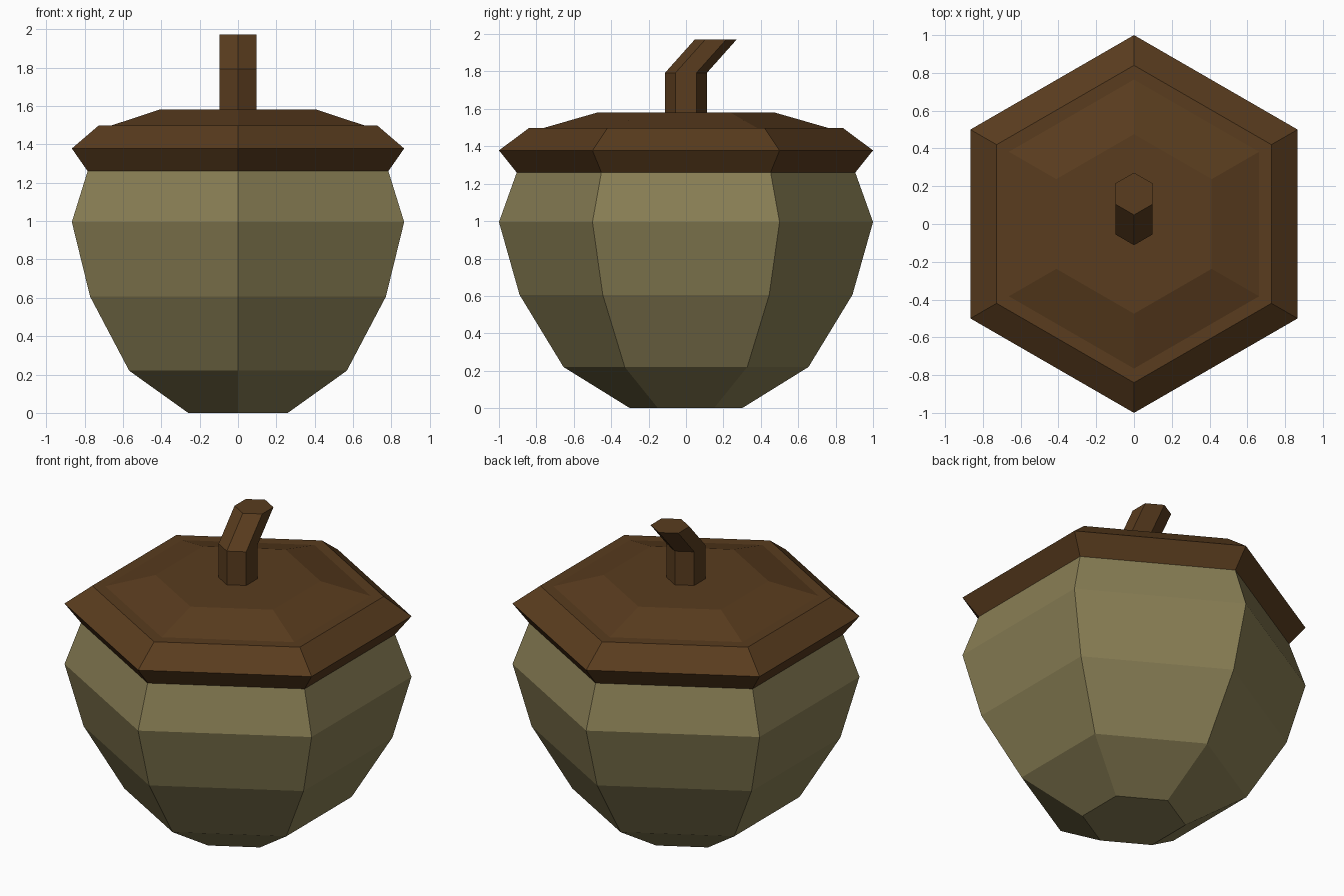
import bpy, bmesh
from math import sin, cos, pi

if "Cube" in bpy.data.objects:
    bpy.data.objects.remove(bpy.data.objects["Cube"])

SIDES = 6


def material(name, rgb):
    m = bpy.data.materials.new(name)
    m.diffuse_color = (*rgb, 1)
    m.use_nodes = True
    m.node_tree.nodes["Principled BSDF"].inputs["Base Color"].default_value = m.diffuse_color
    return m


def hex_loft(name, rings, mat, cap_bottom=False, cap_top=False):
    """Skin hexagonal rings given as (radius, z, y offset), corners on the y axis."""
    bm = bmesh.new()
    loops = []
    for r, z, dy in rings:
        angles = [pi / 2 + 2 * pi * i / SIDES for i in range(SIDES)]
        loops.append([bm.verts.new((r * cos(a), r * sin(a) + dy, z)) for a in angles])
    for low, high in zip(loops, loops[1:]):
        for i in range(SIDES):
            j = (i + 1) % SIDES
            bm.faces.new((low[i], low[j], high[j], high[i]))
    if cap_bottom:
        bm.faces.new(loops[0][::-1])
    if cap_top:
        bm.faces.new(loops[-1])
    mesh = bpy.data.meshes.new(name)
    bm.to_mesh(mesh)
    bm.free()
    mesh.materials.append(mat)
    obj = bpy.data.objects.new(name, mesh)
    bpy.context.collection.objects.link(obj)
    return obj


olive = material("olive_shell", (0.25, 0.21, 0.09))
brown = material("brown_cap", (0.10, 0.045, 0.013))

# Nut body
hex_loft("nut_body", [(0.30, 0, 0), (0.655, 0.22, 0), (0.89, 0.606, 0),
                      (1.0, 0.995, 0), (0.905, 1.26, 0)], olive, cap_bottom=True)

# Cap with flared rim, narrow ledge and raised crown
hex_loft("cap", [(0.905, 1.26, 0), (1.0, 1.378, 0), (0.84, 1.497, 0),
                 (0.765, 1.497, 0), (0.475, 1.58, 0)], brown, cap_top=True)

# Bent stem
hex_loft("stem", [(0.112, 1.58, 0), (0.112, 1.793, 0), (0.112, 1.972, 0.16)],
         brown, cap_top=True)
